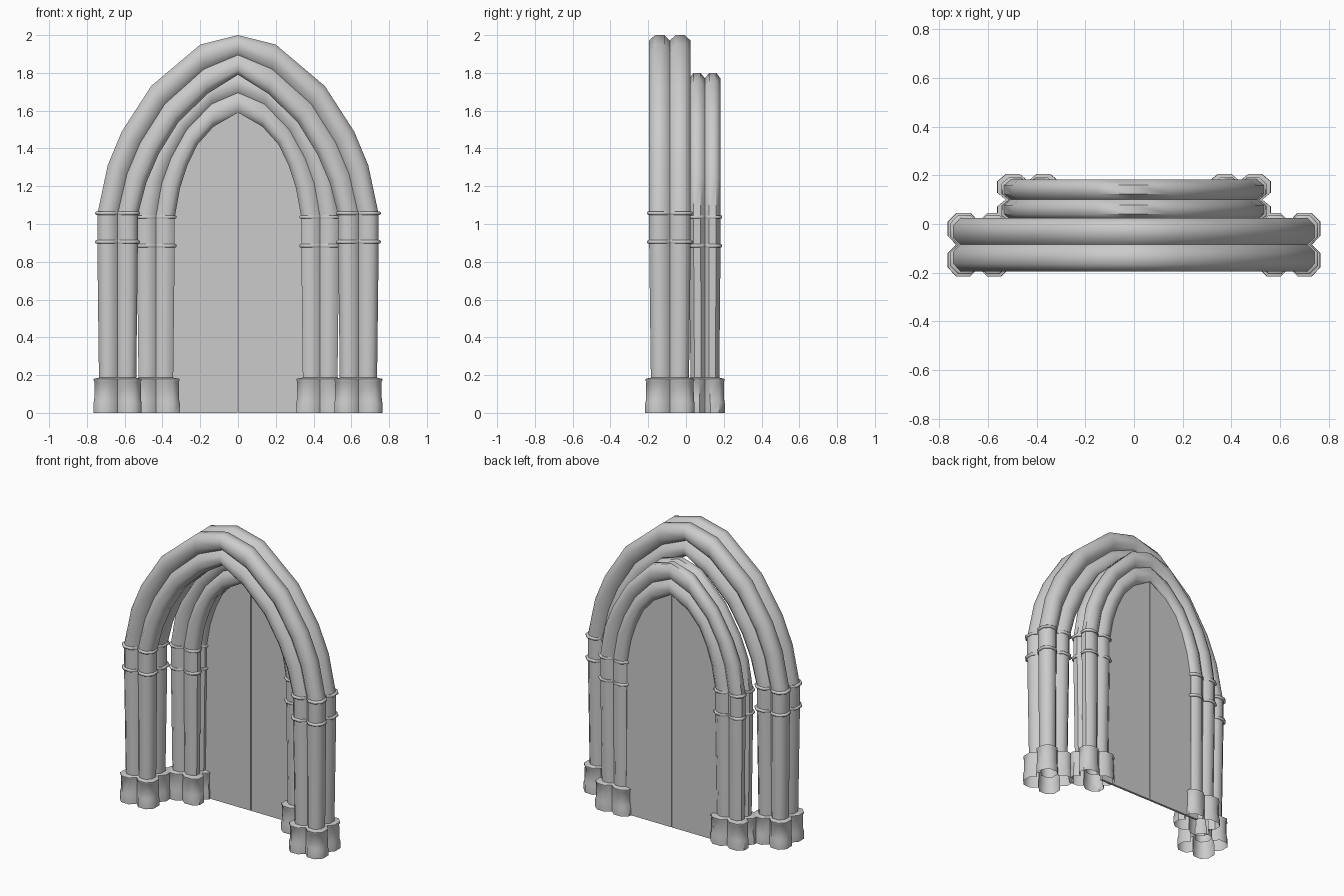
import bpy, math

if "Cube" in bpy.data.objects:
    bpy.data.objects.remove(bpy.data.objects["Cube"])

# Four-lobed pier cross-section in a -1..1 square
QUARTER = [(0.73, 0), (1, 0.27), (1, 0.72), (0.72, 1), (0.27, 1)]
PROFILE = []
for k in range(4):
    c, s = round(math.cos(k * math.pi / 2)), round(math.sin(k * math.pi / 2))
    PROFILE += [(x * c - y * s, x * s + y * c) for x, y in QUARTER]


def make_object(name, verts, faces, smooth=True):
    mesh = bpy.data.meshes.new(name)
    mesh.from_pydata(verts, [], faces)
    obj = bpy.data.objects.new(name, mesh)
    bpy.context.collection.objects.link(obj)
    bpy.ops.object.select_all(action='DESELECT')
    obj.select_set(True)
    bpy.context.view_layer.objects.active = obj
    bpy.ops.object.mode_set(mode='EDIT')
    bpy.ops.mesh.select_all(action='SELECT')
    bpy.ops.mesh.normals_make_consistent(inside=False)
    bpy.ops.object.mode_set(mode='OBJECT')
    if smooth:
        bpy.ops.object.shade_smooth_by_angle(angle=math.radians(50))
    return obj


def loft(name, rings, closed=False):
    n, m = len(PROFILE), len(rings)
    faces = []
    for i in range(m if closed else m - 1):
        j = (i + 1) % m
        for k in range(n):
            l = (k + 1) % n
            faces.append((i * n + k, i * n + l, j * n + l, j * n + k))
    return make_object(name, [v for r in rings for v in r], faces)


def pier_ring(cx, cy, hx, hy, scale, z):
    return [(cx + u * hx * scale, cy + v * hy * scale, z) for u, v in PROFILE]


def arch_ring(outer, inner, cy, hy):
    ring = []
    for u, v in PROFILE:
        t = (u + 1) / 2
        ring.append((inner[0] + (outer[0] - inner[0]) * t, cy + v * hy,
                     inner[1] + (outer[1] - inner[1]) * t))
    return ring


def mirrored(half):
    return half + [(-x, z) for x, z in reversed(half[:-1])]


def build_order(label, cx, cy, hx, hy, base, bands, outer, inner):
    # Arch moulding
    pairs = zip(mirrored(outer), mirrored(inner))
    loft(label + "_arch", [arch_ring(o, i, cy, hy) for o, i in pairs])
    for side, sx in (("left", -1), ("right", 1)):
        x = cx * sx

        def rings(levels):
            return [pier_ring(x, cy, hx, hy, s, z) for s, z in levels]
        # Tapered shaft
        loft(f"{label}_{side}_shaft",
             rings([(0.92, 0.1), (0.92, 0.2), (1, bands[0]), (1, bands[1])]))
        # Moulded base, open underneath
        loft(f"{label}_{side}_base",
             rings([(base, 0), (base, 0.05), (base - 0.04, 0.07), (base - 0.05, 0.165),
                    (base - 0.01, 0.172), (base - 0.01, 0.18), (0.9, 0.187)]))
        # Ring bands
        for n, z in enumerate(bands):
            loft(f"{label}_{side}_band_{n + 1}",
                 rings([(0.97, z - 0.009), (1.06, z - 0.009), (1.1, z - 0.004),
                        (1.1, z + 0.004), (1.06, z + 0.009), (0.97, z + 0.009)]), True)


front_outer = [(0.745, 1.05), (0.69, 1.31), (0.615, 1.49), (0.46, 1.73), (0.2, 1.95), (0, 2.0)]
front_inner = [(0.53, 1.05), (0.485, 1.22), (0.42, 1.37), (0.315, 1.54), (0.16, 1.69), (0, 1.79)]
back_outer = [(0.535, 1.035), (0.5, 1.24), (0.44, 1.39), (0.33, 1.575), (0.15, 1.755), (0, 1.80)]
back_inner = [(0.335, 1.035), (0.307, 1.19), (0.268, 1.31), (0.215, 1.42), (0.13, 1.515), (0, 1.59)]

build_order("front", 0.6375, -0.085, 0.1075, 0.11, 1.19, (0.905, 1.057), front_outer, front_inner)
build_order("back", 0.435, 0.1, 0.1, 0.083, 1.27, (0.885, 1.037), back_outer, back_inner)

# Two door leaves closing the opening, edges tucked into the back arch
edge = [(i[0] + (o[0] - i[0]) * 0.3, i[1] + (o[1] - i[1]) * 0.3)
        for o, i in zip(back_outer, back_inner)]
for side, sx in (("left", -1), ("right", 1)):
    outline = [(0.002, 0), (edge[0][0], 0)] + edge[:-1] + [(0.002, edge[-1][1])]
    n = len(outline)
    verts = [(x * sx, y, z) for y in (0.14, 0.155) for x, z in outline]
    faces = [tuple(range(n)), tuple(range(n, 2 * n))]
    faces += [(k, (k + 1) % n, (k + 1) % n + n, k + n) for k in range(n)]
    make_object(f"{side}_door_leaf", verts, faces, False)
